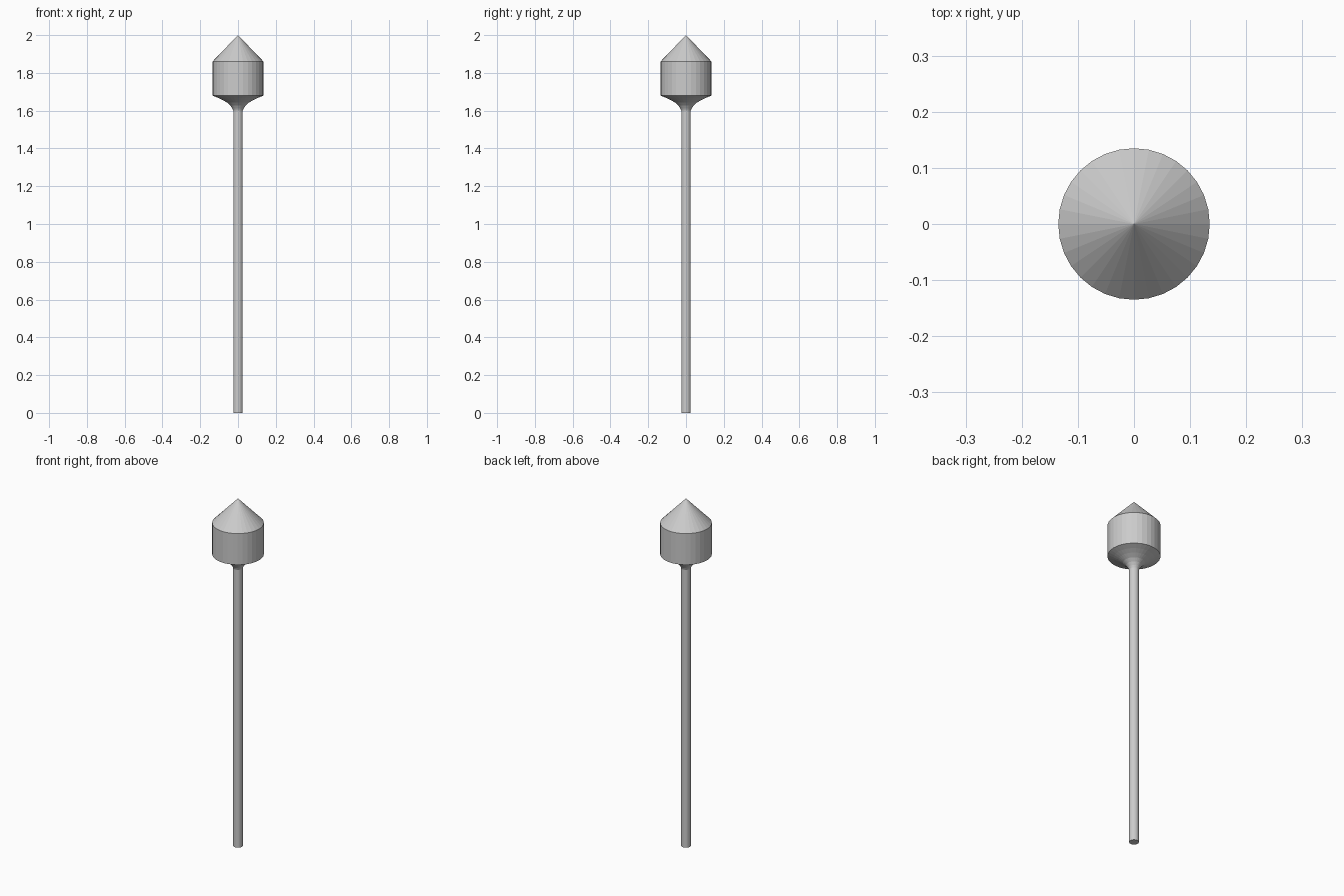
import bpy, bmesh
from math import cos, sin, tau

if "Cube" in bpy.data.objects:
    bpy.data.objects.remove(bpy.data.objects["Cube"])

SIDES = 32


def lathe(name, profile):
    """Revolve (radius, z) points about z; radius 0 closes to a point."""
    bm = bmesh.new()
    rings = []
    for r, z in profile:
        n = SIDES if r > 0 else 1
        rings.append([bm.verts.new((r * cos(tau * i / SIDES), r * sin(tau * i / SIDES), z))
                      for i in range(n)])
    for a, b in zip(rings, rings[1:]):
        for i in range(SIDES):
            j = (i + 1) % SIDES
            if len(a) == 1:
                bm.faces.new((a[0], b[j], b[i]))
            elif len(b) == 1:
                bm.faces.new((a[i], a[j], b[0]))
            else:
                bm.faces.new((a[i], a[j], b[j], b[i]))
    mesh = bpy.data.meshes.new(name)
    bm.to_mesh(mesh)
    bm.free()
    obj = bpy.data.objects.new(name, mesh)
    bpy.context.collection.objects.link(obj)
    return obj


# Slender pole with closed foot
lathe("pole", [(0, 0), (0.025, 0), (0.025, 1.6)])

# Flared neck sweeping out to the head
lathe("neck", [(0.025, 1.6), (0.030, 1.612), (0.040, 1.627), (0.056, 1.642),
               (0.080, 1.656), (0.105, 1.668), (0.135, 1.68)])

# Cylindrical head with pointed cap
lathe("head", [(0.135, 1.68), (0.135, 1.86), (0, 2.0)])
